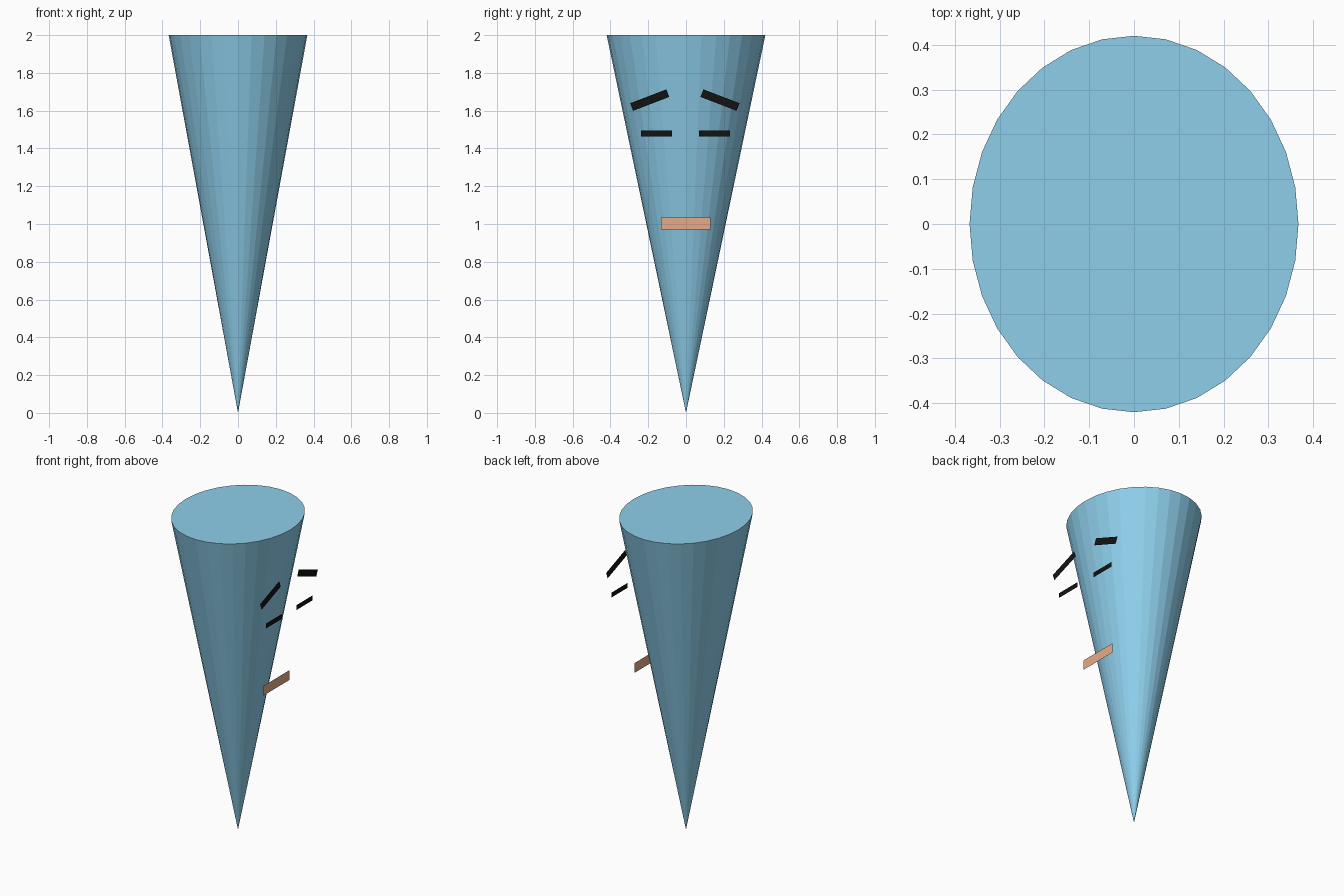
import bpy
from math import radians, cos, sin

if "Cube" in bpy.data.objects:
    bpy.data.objects.remove(bpy.data.objects["Cube"])


def material(name, rgb):
    m = bpy.data.materials.new(name)
    m.diffuse_color = (*rgb, 1)
    m.use_nodes = True
    m.node_tree.nodes["Principled BSDF"].inputs["Base Color"].default_value = m.diffuse_color
    return m


blue = material("sky_blue", (0.27, 0.62, 0.83))
black = material("black", (0.006, 0.006, 0.006))
peach = material("peach", (0.80, 0.41, 0.25))

# Inverted elliptical cone with a closed flat top
bpy.ops.mesh.primitive_cone_add(vertices=32, radius1=0, radius2=1, depth=2, location=(0, 0, 1))
body = bpy.context.object
body.name = "cone_body"
body.scale = (0.367, 0.42, 1)
bpy.ops.object.transform_apply(location=True, rotation=False, scale=True)
body.data.materials.append(blue)


def strip(name, x, y, z, length, height, angle, mat):
    """Flat upright rectangle facing +x, turned in the y-z plane."""
    c, s = cos(radians(angle)), sin(radians(angle))
    verts = []
    for u, v in ((-1, -1), (1, -1), (1, 1), (-1, 1)):
        u, v = u * length / 2, v * height / 2
        verts.append((x, y + u * c - v * s, z + u * s + v * c))
    mesh = bpy.data.meshes.new(name)
    mesh.from_pydata(verts, [], [(0, 1, 2, 3)])
    mesh.materials.append(mat)
    obj = bpy.data.objects.new(name, mesh)
    bpy.context.collection.objects.link(obj)


# Face: slanted brows, closed eyes and a mouth floating before the cone
for label, side in (("left", -1), ("right", 1)):
    strip(label + "_brow", 0.362, side * 0.186 - 0.006, 1.656, 0.205, 0.043, -21 * side, black)
    strip(label + "_eye", 0.362, side * 0.153 - 0.003, 1.479, 0.164, 0.031, 0, black)
strip("mouth", 0.27, -0.001, 1.003, 0.262, 0.062, 0, peach)
